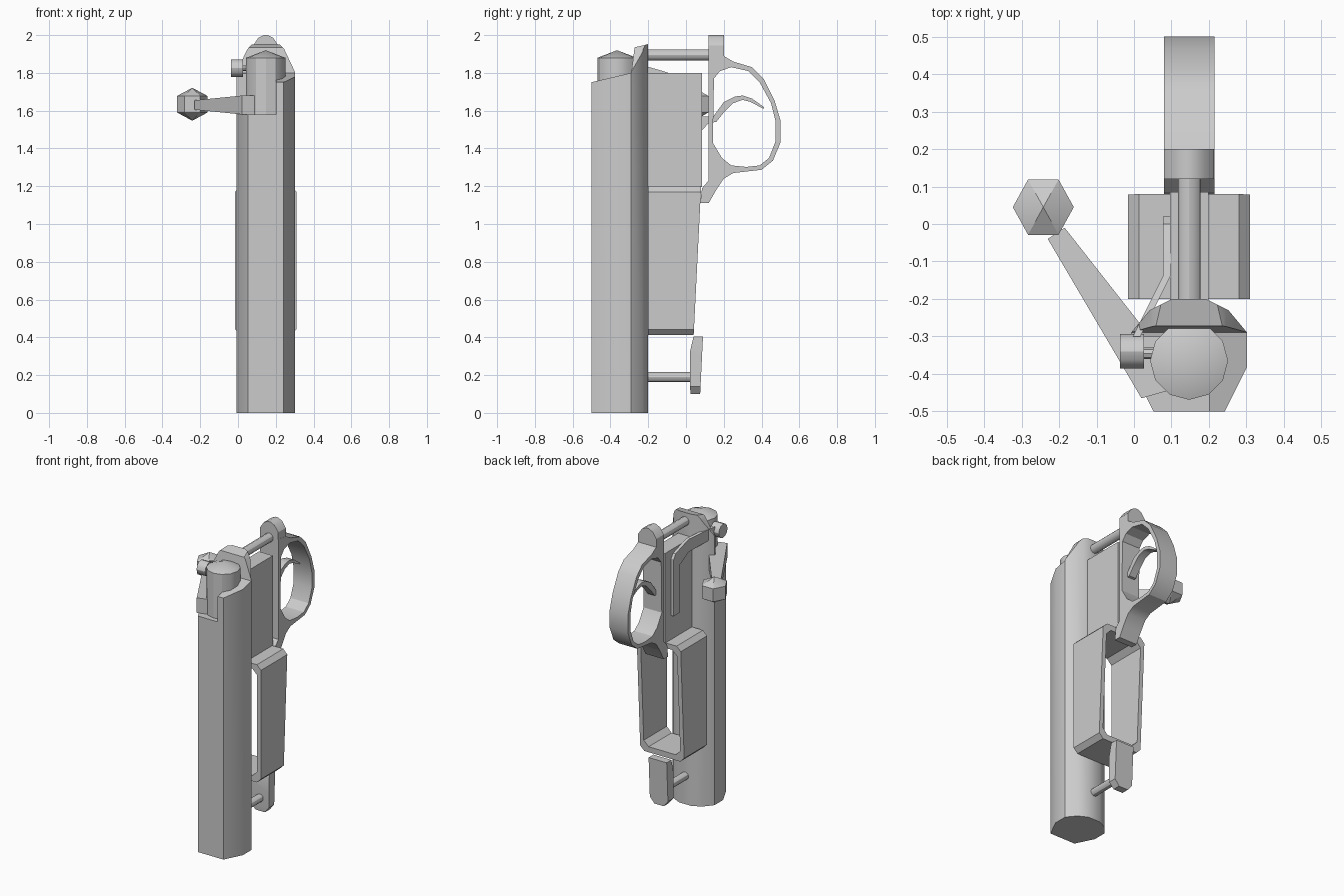
import bpy, bmesh, math
from mathutils import Matrix

if "Cube" in bpy.data.objects:
    bpy.data.objects.remove(bpy.data.objects["Cube"])

CX = 0.147  # symmetry line of the main body


def finish(name, bm):
    bmesh.ops.recalc_face_normals(bm, faces=bm.faces)
    me = bpy.data.meshes.new(name)
    bm.to_mesh(me)
    bm.free()
    ob = bpy.data.objects.new(name, me)
    bpy.context.collection.objects.link(ob)
    return ob


def prism(name, pts, axis, a, b):
    """Extrude a 2D outline along axis from a to b."""
    def place(p, t):
        u, v = p
        return {'x': (t, u, v), 'y': (u, t, v), 'z': (u, v, t)}[axis]
    bm = bmesh.new()
    lo = [bm.verts.new(place(p, a)) for p in pts]
    hi = [bm.verts.new(place(p, b)) for p in pts]
    bm.faces.new(lo)
    bm.faces.new(hi)
    n = len(pts)
    for i in range(n):
        j = (i + 1) % n
        bm.faces.new((lo[i], lo[j], hi[j], hi[i]))
    return finish(name, bm)


def cylinder(name, axis, centre, a, b, r, n=12, r2=None):
    bm = bmesh.new()
    rot = {'x': Matrix.Rotation(math.pi / 2, 4, 'Y'),
           'y': Matrix.Rotation(-math.pi / 2, 4, 'X'), 'z': Matrix()}[axis]
    loc = list(centre)
    loc.insert('xyz'.index(axis), (a + b) / 2)
    bmesh.ops.create_cone(bm, cap_ends=True, segments=n, radius1=r,
                          radius2=r if r2 is None else r2, depth=b - a,
                          matrix=Matrix.Translation(loc) @ rot)
    return finish(name, bm)


def boolean(ob, cutter, op):
    m = ob.modifiers.new(op, 'BOOLEAN')
    m.operation, m.object, m.solver = op, cutter, 'EXACT'
    bpy.context.view_layer.objects.active = ob
    bpy.ops.object.modifier_apply(modifier=m.name)
    bpy.data.objects.remove(cutter)


def mirrored(half):
    """Half outline as offsets from the symmetry line, closed by mirroring."""
    return [(CX + u, v) for u, v in half] + [(CX - u, v) for u, v in reversed(half)]


def chamfered(x0, x1, z0, z1, c):
    return [(x0 + c, z0), (x1 - c, z0), (x1, z0 + c), (x1, z1 - c),
            (x1 - c, z1), (x0 + c, z1), (x0, z1 - c), (x0, z0 + c)]


# Receiver: body section trimmed by side and front outlines, then notched for the handle
section = [(.095, -.5), (.155, -.38), (.155, -.29), (.105, -.23), (.045, -.2)]
receiver = prism("receiver", mirrored(section), 'z', 0, 2.1)
side = [(-.6, -.1), (-.6, 1.727), (-.29, 1.80), (-.272, 1.935), (-.19, 1.955), (-.1, 1.955), (-.1, -.1)]
boolean(receiver, prism("side_cut", side, 'x', -1, 1), 'INTERSECT')
front = [(.2, -.1), (.2, 1.72), (.157, 1.80), (.098, 1.925), (.06, 1.965)]
boolean(receiver, prism("front_cut", mirrored(front), 'y', -1, 1), 'INTERSECT')
notch = [(-.2, -.7), (.2, -.7), (.2, -.30), (-.2, -.30)]
boolean(receiver, prism("notch_cut", notch, 'z', 1.58, 2.2), 'DIFFERENCE')

# Bolt with conical cap, and the safety knob beside it
cylinder("bolt", 'z', (CX, -.365), 1.45, 1.88, .104)
cylinder("bolt_cap", 'z', (CX, -.365), 1.88, 1.92, .104, 12, 0)
cylinder("safety_knob", 'x', (-.34, 1.825), -.037, .027, .046)
cylinder("safety_stem", 'x', (-.345, 1.825), .02, .08, .015, 8)

# Bolt handle tapering to its knob
handle = prism("bolt_handle", [(.02, -.465), (.09, -.445), (.09, -.29), (.035, -.29),
                               (-.185, -.01), (-.23, -.04)], 'z', 1.58, 1.68)
for v in handle.data.vertices:
    if v.co.x < -.1:
        v.co.z = 1.63 + (v.co.z - 1.63) * .5
bm = bmesh.new()
bmesh.ops.create_uvsphere(
    bm, u_segments=6, v_segments=3, radius=.087,
    matrix=Matrix.Translation((-.242, .045, 1.634)) @ Matrix.Diagonal((1.08, 1.13, 1, 1))
    @ Matrix.Rotation(math.pi / 6, 4, 'Z'))
finish("handle_knob", bm)

# Magazine frame, open front and back, with a slanted rear edge
frame = prism("magazine_frame", chamfered(-.016, .31, .412, 1.2, .03), 'y', -.2, .085)
boolean(frame, prism("frame_cut", chamfered(.012, .282, .45, 1.165, .035), 'y', -.5, .5), 'DIFFERENCE')
for v in frame.data.vertices:
    if v.co.y > 0:
        v.co.y = .08 - (1.2 - v.co.z) * .05

# Trigger housing and the bent stop lever on its left side
prism("trigger_housing", [(.096, 1.195), (.199, 1.195), (.199, 1.8), (.096, 1.8)], 'y', -.21, .085)
lever = prism("stop_lever", [(-.3, 1.86), (-.14, 1.815), (-.06, 1.79), (0, 1.77), (.02, 1.74),
                             (.02, 1.36), (-.045, 1.36), (-.045, 1.68), (-.14, 1.73), (-.3, 1.79)],
              'x', .077, .097)
for v in lever.data.vertices:
    v.co.x -= max(0, -.14 - v.co.y) * .5

# Trigger guard loop with rounded screw eye on top
outer = [(.12, 1.9), (.2, 1.89), (.25, 1.86), (.35, 1.83), (.41, 1.77), (.47, 1.65), (.5, 1.55),
         (.5, 1.43), (.46, 1.335), (.4, 1.287), (.25, 1.27), (.2, 1.24), (.16, 1.18),
         (.12, 1.11), (.075, 1.11), (.085, 1.19), (.12, 1.23)]
inner = [(.148, 1.77), (.18, 1.81), (.24, 1.83), (.33, 1.81), (.39, 1.75), (.45, 1.64),
         (.475, 1.54), (.475, 1.44), (.44, 1.35), (.39, 1.31), (.32, 1.302), (.24, 1.31),
         (.19, 1.35), (.142, 1.43)]
guard = prism("trigger_guard", outer, 'x', .08, .215)
boolean(guard, prism("guard_cut", inner, 'x', -1, 1), 'DIFFERENCE')
prism("guard_eye", mirrored([(.067, 1.885), (.067, 1.945), (.04, 1.985), (.01, 2.0)]), 'y', .12, .2)

# Trigger
trigger = [(.08, 1.49), (.12, 1.535), (.16, 1.54), (.2, 1.59), (.25, 1.64), (.3, 1.657), (.34, 1.647),
           (.41, 1.61), (.415, 1.617), (.35, 1.664), (.3, 1.68), (.26, 1.675), (.2, 1.645),
           (.145, 1.57), (.08, 1.57)]
prism("trigger", trigger, 'x', .12, .172)

# Front mounting tab and the two screws
tab = prism("front_tab", [(.02, .14), (.025, .1), (.075, .1), (.09, .405), (.04, .405), (.02, .32)],
            'x', .08, .214)
corner = mirrored([(.035, .05), (.035, .1), (.067, .14), (.067, .395), (.06, .5)])
boolean(tab, prism("tab_cut", corner, 'y', -.1, .2), 'INTERSECT')
cylinder("front_screw", 'y', (CX, .19), -.21, .03, .026)
cylinder("rear_screw", 'y', (CX, 1.895), -.21, .13, .03)

# Smooth shading with edges kept sharp
for ob in bpy.context.scene.objects:
    ob.select_set(True)
    bpy.context.view_layer.objects.active = ob
bpy.ops.object.shade_smooth_by_angle(angle=math.radians(30))
